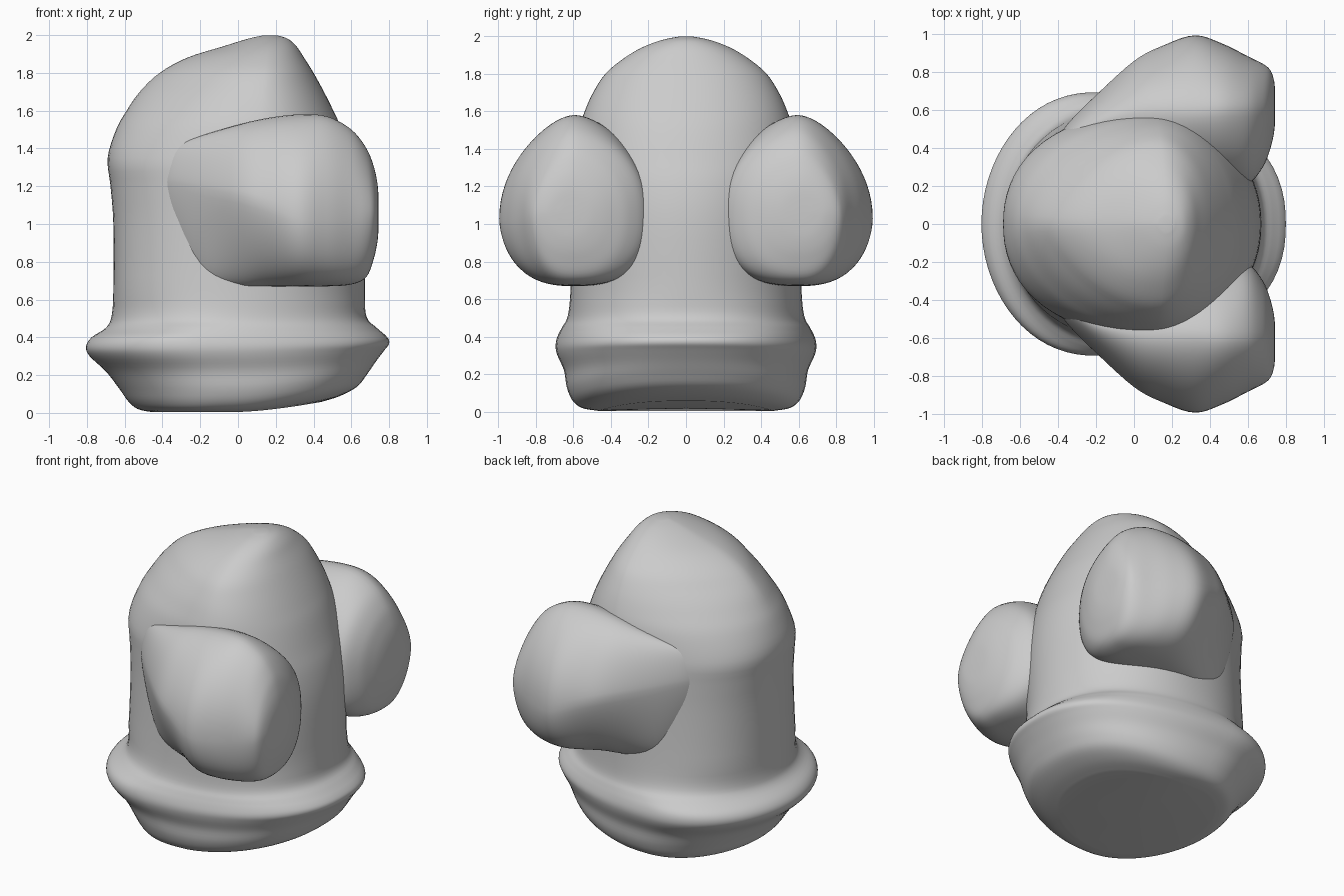
import bpy, bmesh
from math import cos, sin, tau


def spline(rows, steps):
    """Catmull-Rom interpolation through section rows."""
    out = []
    for i in range(len(rows) - 1):
        a, b = rows[max(i - 1, 0)], rows[i]
        c, d = rows[i + 1], rows[min(i + 2, len(rows) - 1)]
        for s in range(steps):
            t = s / steps
            out.append([0.5 * (2*q + (r - p)*t + (2*p - 5*q + 4*r - w)*t*t
                               + (3*q - p - 3*r + w)*t**3)
                        for p, q, r, w in zip(a, b, c, d)])
    return out + [list(rows[-1])]


def oval(lo, hi, mid, lo2, hi2, mid2, power, n=72):
    """Lopsided superellipse with separate extents each side of its middle."""
    pts = []
    for k in range(n):
        c, s = cos(tau * k / n), sin(tau * k / n)
        e = power(c, s)
        r = (abs(c)**e + abs(s)**e) ** (-1 / e)
        u, v = c * r, s * r
        pts.append((mid + u * ((hi - mid) if u > 0 else (mid - lo)),
                    mid2 + v * ((hi2 - mid2) if v > 0 else (mid2 - lo2))))
    return pts


def loft(name, rings):
    bm = bmesh.new()
    loops = [[bm.verts.new(p) for p in ring] for ring in rings]
    n = len(loops[0])
    for a, b in zip(loops, loops[1:]):
        for k in range(n):
            bm.faces.new((a[k], a[(k+1) % n], b[(k+1) % n], b[k]))
    # ends closed with fans
    for ring in (loops[0], loops[-1]):
        mid = sum((v.co for v in ring), ring[0].co * 0) / n
        centre = bm.verts.new(mid)
        for k in range(n):
            bm.faces.new((ring[k], ring[(k+1) % n], centre))
    bmesh.ops.recalc_face_normals(bm, faces=bm.faces)
    for f in bm.faces:
        f.smooth = True
    me = bpy.data.meshes.new(name)
    bm.to_mesh(me)
    bm.free()
    ob = bpy.data.objects.new(name, me)
    bpy.context.collection.objects.link(ob)
    return ob


# Body with flared collar: z, x min, x max, x of widest point, y half-width
body = [
    (0.005, -0.46, 0.44, -0.1, 0.47), (0.02, -0.53, 0.54, -0.1, 0.555),
    (0.06, -0.58, 0.63, -0.08, 0.605), (0.13, -0.63, 0.68, -0.08, 0.635),
    (0.22, -0.70, 0.73, -0.12, 0.65), (0.30, -0.785, 0.775, -0.18, 0.685),
    (0.35, -0.805, 0.80, -0.2, 0.695), (0.40, -0.775, 0.79, -0.2, 0.685),
    (0.45, -0.70, 0.735, -0.13, 0.66), (0.51, -0.67, 0.68, -0.05, 0.63),
    (0.65, -0.66, 0.672, 0.0, 0.615), (1.00, -0.66, 0.67, 0.05, 0.60),
    (1.20, -0.675, 0.645, 0.08, 0.595), (1.35, -0.69, 0.60, 0.1, 0.59),
    (1.50, -0.645, 0.55, 0.1, 0.57), (1.60, -0.59, 0.505, 0.12, 0.54),
    (1.70, -0.52, 0.455, 0.13, 0.495), (1.80, -0.415, 0.40, 0.14, 0.43),
    (1.88, -0.27, 0.35, 0.15, 0.335), (1.94, -0.08, 0.31, 0.16, 0.235),
    (1.98, 0.05, 0.265, 0.17, 0.13), (1.998, 0.13, 0.21, 0.17, 0.04),
]
rings = []
for z, x0, x1, xm, h in spline(body, 4):
    fade = max(0, 1 - z / 0.4)
    dome = min(1, max(0, (z - 1.3) / 0.45))
    collar = min(1, max(0, (0.65 - z) / 0.2))
    power = lambda c, s: (2.15 - 0.35 * dome
                          + c * (-0.1 + 0.32 * dome + 0.25 * collar))
    rings.append([(x, y, z + 0.065 * fade * max(0, x / 0.5) ** 1.5)
                  for x, y in oval(x0, x1, xm, -h, h, 0, power)])
loft("body", rings)

# Side lobe: x, y min, y max, y of peak, z min, z max, z of widest point, lower squareness
lobe = [
    (-0.40, 0.34, 0.46, 0.40, 1.08, 1.32, 1.22, 1.8),
    (-0.34, 0.30, 0.54, 0.45, 0.95, 1.41, 1.22, 1.7),
    (-0.20, 0.25, 0.68, 0.53, 0.72, 1.465, 1.19, 1.5),
    (0.00, 0.21, 0.86, 0.58, 0.67, 1.525, 1.15, 1.5),
    (0.15, 0.20, 0.94, 0.59, 0.67, 1.56, 1.10, 1.8),
    (0.32, 0.20, 0.995, 0.59, 0.67, 1.58, 1.03, 2.4),
    (0.47, 0.20, 0.95, 0.60, 0.67, 1.57, 1.02, 2.6),
    (0.60, 0.21, 0.885, 0.60, 0.68, 1.50, 1.03, 2.5),
    (0.68, 0.30, 0.845, 0.60, 0.72, 1.40, 1.04, 2.3),
    (0.72, 0.40, 0.81, 0.61, 0.82, 1.30, 1.05, 2.2),
    (0.74, 0.49, 0.75, 0.62, 0.92, 1.20, 1.06, 2.0),
    (0.745, 0.57, 0.68, 0.62, 1.02, 1.10, 1.06, 2.0),
]
for name, side in (("back_lobe", 1), ("front_lobe", -1)):
    rings = []
    for x, y0, y1, ym, z0, z1, zm, low in spline(lobe, 5):
        power = lambda c, s: 1.72 - 0.15 * c + (low - 1.72) * (0.5 - 0.5 * s)
        rings.append([(x, side * y, z)
                      for y, z in oval(y0, y1, ym, z0, z1, zm, power)])
    loft(name, rings)
